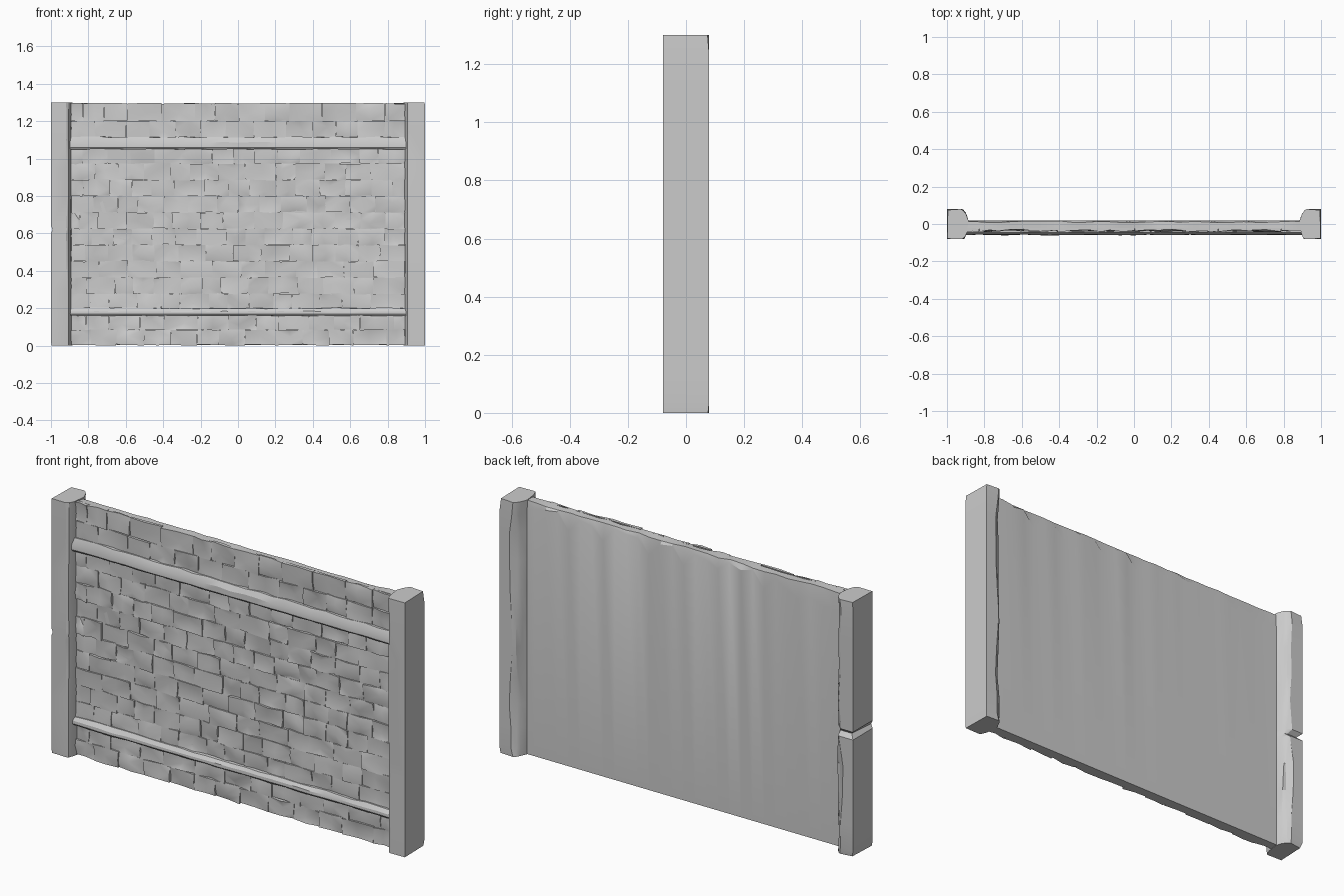
import bpy, bmesh, math, random

if "Cube" in bpy.data.objects:
    bpy.data.objects.remove(bpy.data.objects["Cube"])

rng = random.Random(7)
J = lambda a: rng.uniform(-a, a)


def make_object(name, bm, smooth=25):
    bmesh.ops.recalc_face_normals(bm, faces=bm.faces)
    me = bpy.data.meshes.new(name)
    bm.to_mesh(me)
    bm.free()
    ob = bpy.data.objects.new(name, me)
    bpy.context.collection.objects.link(ob)
    bpy.ops.object.select_all(action='DESELECT')
    ob.select_set(True)
    bpy.context.view_layer.objects.active = ob
    bpy.ops.object.shade_smooth_by_angle(angle=math.radians(smooth))
    return ob


def loft(name, rings, smooth=25):
    """Closed solid through a list of equally sized rings of points."""
    bm = bmesh.new()
    vr = [[bm.verts.new(p) for p in r] for r in rings]
    n = len(rings[0])
    for a, b in zip(vr, vr[1:]):
        for i in range(n):
            bm.faces.new((a[i], a[(i + 1) % n], b[(i + 1) % n], b[i]))
    bm.faces.new(vr[0])
    bm.faces.new(vr[-1])
    return make_object(name, bm, smooth)


# End posts: chipped stone blocks, s mirrors left/right
def post(name, s, heights, crack):
    rings = []
    for z in heights:
        end = z in (heights[0], heights[-1])
        c = rng.uniform(0.004, 0.03)              # worn inner back edge
        f = rng.uniform(0.002, 0.01)              # worn inner front edge
        k = 0.022 if abs(z - crack) < 0.005 else 0.0
        e = rng.uniform(0.004, 0.012) if end else 0.0
        pts = [(1.0 - k * 0.4 - e * 0.3, -0.08 + e * 0.3),
               (0.91 + f, -0.08),
               (0.905, -0.08 + f),
               (0.893, -0.045),
               (0.885, 0.018),
               (0.90 + J(0.006), 0.05 + J(0.01)),
               (0.912, 0.08 - c * 0.8 - k),
               (0.915 + c, 0.08 - k),
               (1.0 - k - e, 0.08 - k - e)]
        rings.append([(s * x, y, z) for x, y in pts])
    loft(name, rings)


post("left_post", -1, [0, .03, .16, .3, .45, .60, .62, .64, .8, .95, 1.1, 1.24, 1.3], .62)
post("right_post", 1, [0, .04, .15, .26, .4, .56, .7, .85, 1.0, 1.14, 1.23, 1.3], -1)

# Wall slab: flat back with a chipped upper edge
rings = []
N = 28
for i in range(N + 1):
    x = -0.91 + 1.82 * i / N
    chip = rng.choice([0.01, 0.02, 0.03, 0.06, 0.09])
    rings.append([(x, 0.02, 0.002), (x, 0.02, 1.295 - chip),
                  (x, 0.016 - rng.uniform(0, 0.008), 1.293 + J(0.004)),
                  (x, -0.026, 1.293 + J(0.004)), (x, -0.026, 0.002)])
loft("wall_slab", rings)


# Rough brickwork: every brick is a small block with an uneven split face
def bricks(name, z0, z1, rows, width, depth):
    bm = bmesh.new()
    h = (z1 - z0) / rows
    for r in range(rows):
        x = -0.905
        first = True
        while x < 0.899:
            w = width * rng.uniform(0.75, 1.3) * (0.6 if first and r % 2 else 1)
            first = False
            if 0.905 - (x + w) < 0.06:
                w = 0.905 - x
            a, b = z0 + r * h, z0 + (r + 1) * h
            base = depth + J(0.003)
            nx, nz = 2, 2
            front = []
            for iz in range(nz + 1):
                row = []
                for ix in range(nx + 1):
                    mid = ix == 1 and iz == 1
                    row.append(bm.verts.new((
                        x + w * ix / nx + (J(0.022) if mid else J(0.002)),
                        -base + J(0.007),
                        min(max(a + h * iz / nz + (J(0.018) if mid else J(0.004)), 0.001), 1.298))))
                front.append(row)
            for iz in range(nz):
                for ix in range(nx):
                    q = (front[iz][ix], front[iz][ix + 1], front[iz + 1][ix + 1], front[iz + 1][ix])
                    k = rng.random() < 0.5
                    bm.faces.new((q[0], q[1], q[2]) if k else (q[0], q[1], q[3]))
                    bm.faces.new((q[0], q[2], q[3]) if k else (q[1], q[2], q[3]))
            # short sides running back into the slab
            rim = front[0] + [front[1][2]] + front[2][::-1] + [front[1][0]]
            back = [bm.verts.new((v.co.x, -0.022, v.co.z)) for v in rim]
            for i in range(len(rim)):
                j = (i + 1) % len(rim)
                bm.faces.new((rim[i], rim[j], back[j], back[i]))
            x += w
    make_object(name, bm, 40)


bricks("base_bricks", 0.002, 0.165, 2, 0.14, 0.038)
bricks("middle_bricks", 0.19, 1.06, 10, 0.13, 0.034)
bricks("top_bricks", 1.105, 1.296, 2, 0.14, 0.036)


# Stone string courses across the front
def rail(name, z0, z1):
    rings = []
    for i in range(25):
        x = -0.90 + 1.80 * i / 24
        d = J(0.003)
        rings.append([(x, -0.02, z0), (x, -0.052 + d, z0 + J(0.002)),
                      (x, -0.058 + d, z0 + 0.008),
                      (x, -0.057 + d, z0 + 0.55 * (z1 - z0) + J(0.003)),
                      (x, -0.044 + J(0.002), z1 + J(0.004)), (x, -0.02, z1)])
    loft(name, rings)


rail("lower_rail", 0.16, 0.20)
rail("upper_rail", 1.05, 1.115)
